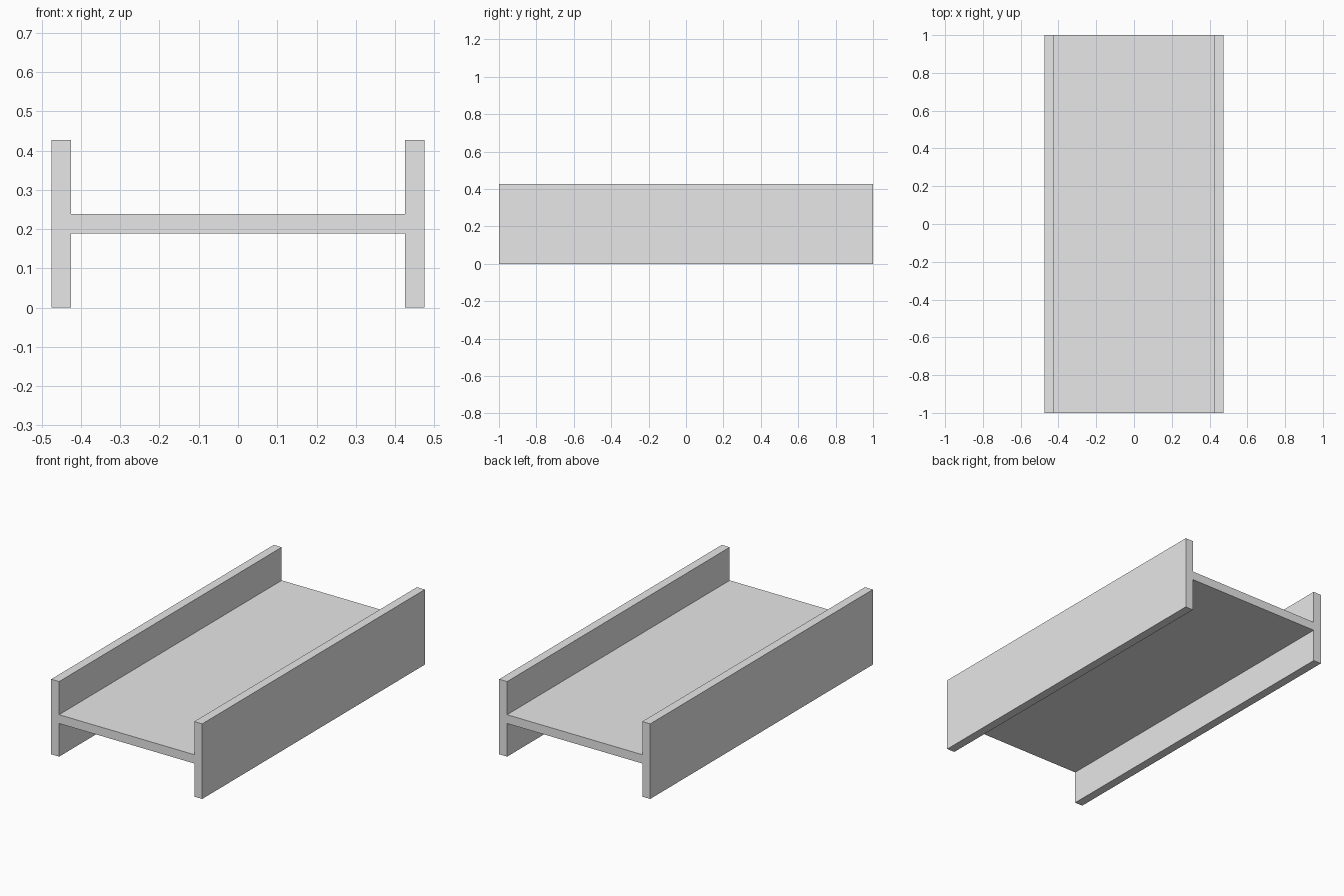
import bpy
import bmesh

default_cube = bpy.data.objects.get("Cube")
if default_cube:
    bpy.data.objects.remove(default_cube, do_unlink=True)

HALF_WIDTH = 0.475
HEIGHT = 0.427
HALF_LENGTH = 1.0
THICKNESS = 0.05

# Plain grey steel
steel = bpy.data.materials.new("grey_steel")
steel.use_nodes = True
grey = (0.8, 0.8, 0.8, 1.0)
steel.diffuse_color = grey
steel.node_tree.nodes["Principled BSDF"].inputs["Base Color"].default_value = grey

# Beam cross-section: right half, then mirrored for the left half
inner = HALF_WIDTH - THICKNESS
web_bottom = (HEIGHT - THICKNESS) / 2
web_top = web_bottom + THICKNESS
half = [(inner, web_bottom), (inner, 0), (HALF_WIDTH, 0),
        (HALF_WIDTH, HEIGHT), (inner, HEIGHT), (inner, web_top)]
profile = half + [(-x, z) for x, z in reversed(half)]

# Extrude the section along the beam's length
bm = bmesh.new()
end = bm.faces.new([bm.verts.new((x, -HALF_LENGTH, z)) for x, z in profile])
result = bmesh.ops.extrude_face_region(bm, geom=[end], use_keep_orig=True)
far_verts = [v for v in result["geom"] if isinstance(v, bmesh.types.BMVert)]
bmesh.ops.translate(bm, verts=far_verts, vec=(0, 2 * HALF_LENGTH, 0))
bmesh.ops.recalc_face_normals(bm, faces=bm.faces)

mesh = bpy.data.meshes.new("h_beam")
bm.to_mesh(mesh)
bm.free()
mesh.materials.append(steel)
beam = bpy.data.objects.new("h_beam", mesh)
bpy.context.collection.objects.link(beam)
